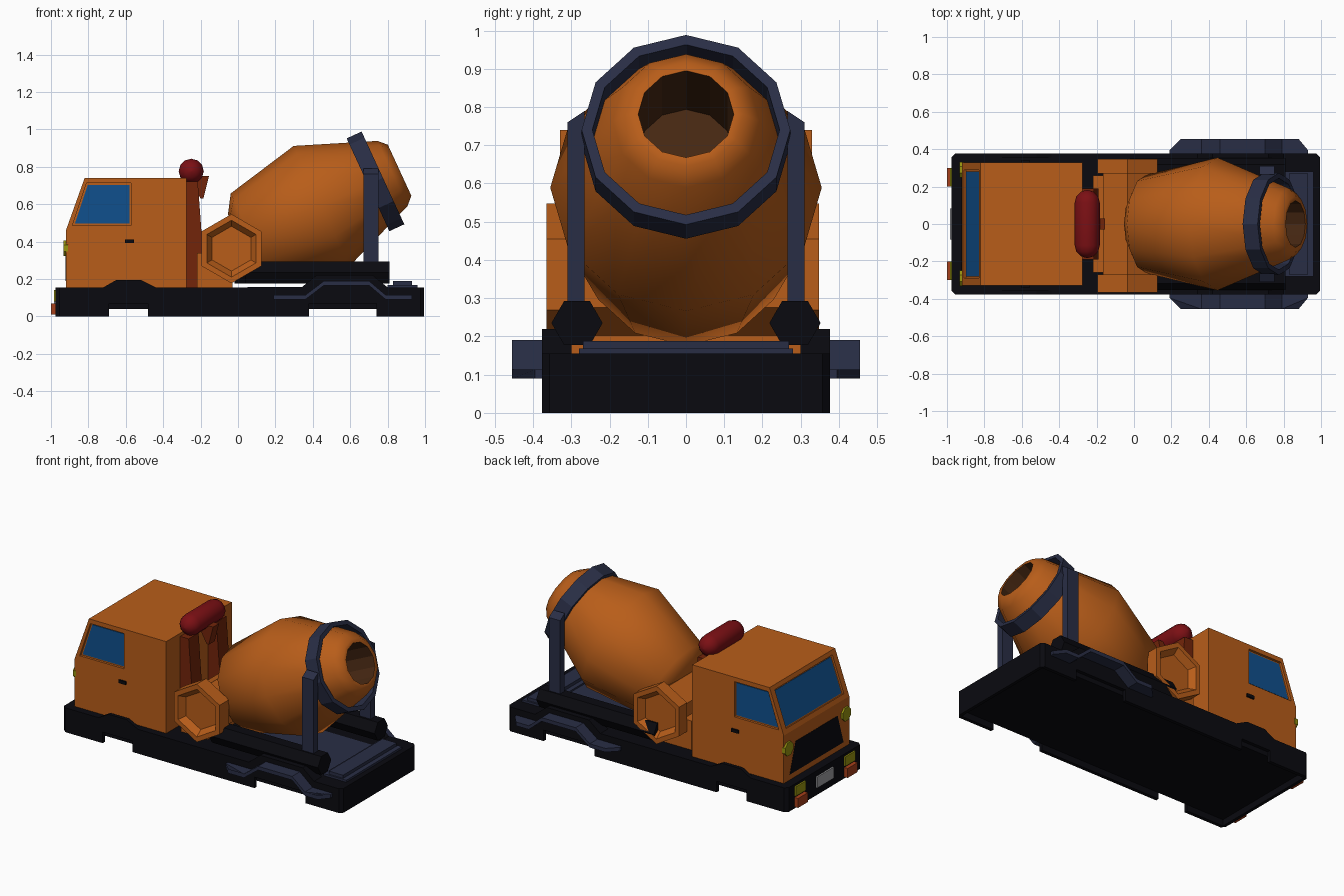
import bpy, bmesh, math
from mathutils import Vector

if "Cube" in bpy.data.objects:
    bpy.data.objects.remove(bpy.data.objects["Cube"])


def mat(name, r, g, b):
    m = bpy.data.materials.new(name)
    m.diffuse_color = (r, g, b, 1)
    m.use_nodes = True
    m.node_tree.nodes["Principled BSDF"].inputs["Base Color"].default_value = m.diffuse_color
    return m


ORANGE = mat("orange", .48, .11, .010)
BLACK = mat("black", .003, .003, .005)
SLATE = mat("slate", .022, .027, .06)
RED = mat("red", .20, .005, .007)
BROWN = mat("brown", .17, .018, .003)
INSIDE = mat("drum_inside", .06, .02, .006)
BLUE = mat("glass", .005, .08, .27)
YELLOW = mat("yellow", .32, .30, .005)
LAMP = mat("lamp_red", .38, .05, .01)
PLATE = mat("plate_grey", .35, .35, .37)


def finish(bm, name, m, mirror=False, smooth=None):
    bmesh.ops.recalc_face_normals(bm, faces=bm.faces)
    me = bpy.data.meshes.new(name)
    bm.to_mesh(me)
    bm.free()
    ob = bpy.data.objects.new(name, me)
    bpy.context.collection.objects.link(ob)
    if m:
        me.materials.append(m)
    if smooth:
        bpy.ops.object.select_all(action='DESELECT')
        bpy.context.view_layer.objects.active = ob
        ob.select_set(True)
        bpy.ops.object.shade_smooth_by_angle(angle=math.radians(smooth))
    if mirror:
        mod = ob.modifiers.new("mirror", 'MIRROR')
        mod.use_axis = (False, True, False)
    return ob


def prism(name, pts, y0, y1, m, edit=None, **kw):
    """Extrude an x-z outline from y0 to y1."""
    bm = bmesh.new()
    a = [bm.verts.new((x, y0, z)) for x, z in pts]
    b = [bm.verts.new((x, y1, z)) for x, z in pts]
    n = len(pts)
    bm.faces.new(a)
    bm.faces.new(b[::-1])
    for i in range(n):
        j = (i + 1) % n
        bm.faces.new((a[i], b[i], b[j], a[j]))
    if edit:
        for v in bm.verts:
            edit(v)
    return finish(bm, name, m, **kw)


def box(name, x0, x1, y0, y1, z0, z1, m, **kw):
    return prism(name, [(x0, z0), (x1, z0), (x1, z1), (x0, z1)], y0, y1, m, **kw)


def lathe(name, prof, n, centre, axis, up, m, loop=False, caps=(True, True), **kw):
    """Revolve (distance along axis, radius) points; first vertex lies along up."""
    bm = bmesh.new()
    c, a, u = Vector(centre), Vector(axis).normalized(), Vector(up).normalized()
    w = a.cross(u)
    rings = []
    for s, r in prof:
        rings.append([bm.verts.new(c + a * s + r * (u * math.cos(t) + w * math.sin(t)))
                      for t in (2 * math.pi * i / n for i in range(n))])
    pairs = list(zip(rings, rings[1:]))
    if loop:
        pairs.append((rings[-1], rings[0]))
    else:
        for on, ring in zip(caps, (rings[0], rings[-1])):
            if on:
                bm.faces.new(ring)
    for p, q in pairs:
        for i in range(n):
            j = (i + 1) % n
            bm.faces.new((p[i], p[j], q[j], q[i]))
    return finish(bm, name, m, **kw)


def cut(target, cutter):
    cutter.hide_render = True
    cutter.hide_viewport = True
    mod = target.modifiers.new("cut", 'BOOLEAN')
    mod.operation, mod.solver, mod.object = 'DIFFERENCE', 'EXACT', cutter


# Chassis: side skirts with wheel notches, end walls and a low floor
skirt = [(-.955, 0), (-.69, 0), (-.69, .07), (-.48, .07), (-.48, 0), (.38, 0),
         (.38, .07), (.74, .07), (.74, 0), (.975, 0), (.975, .155), (.8, .155),
         (.72, .22), (.42, .22), (.34, .155), (-.44, .155), (-.52, .195),
         (-.65, .195), (-.72, .155), (-.955, .155)]
prism("side_skirt", skirt, .355, .377, BLACK, mirror=True)


# End walls with chamfered corners
def chamfer(v):
    if abs(v.co.x) > .97 and v.co.x != .975:
        v.co.y = math.copysign(.357, v.co.y)


box("front_bumper", -.975, -.955, -.377, .377, 0, .155, BLACK, edit=chamfer)
box("rear_bumper", .9751, .995, -.377, .377, 0, .155, BLACK,
    edit=lambda v: chamfer(v) if v.co.x > .98 else None)
box("deck", -.955, .976, -.356, .356, .04, .155, BLACK)
prism("wheel_arch_housing", [(.34, .155), (.8, .155), (.72, .219), (.42, .219)], .30, .356,
      BLACK, mirror=True)
box("rear_bed_plate", .80, .96, -.28, .28, .15, .168, SLATE)
box("rear_bed_step", .83, .93, -.27, .27, .165, .188, SLATE)
box("bed_plate", .05, .82, -.22, .22, .15, .158, SLATE)

# Rear fenders
path = [(.19, .102), (.25, .102), (.36, .102), (.46, .178), (.7, .178), (.79, .102),
        (.88, .102), (.93, .102)]
band = [(x, z + .012) for x, z in path] + [(x, z - .012) for x, z in reversed(path)]


def taper(v):
    if v.co.y > .4 and (v.co.x < .2 or v.co.x > .92):
        v.co.y = .395


prism("fender", band, .37, .455, SLATE, edit=taper, mirror=True)

# Bed tubes
for side, x0 in ((-1, .04), (1, -.02)):
    lathe("bed_tube", [(x0, .067), (.81, .067)], 6, (0, side * .285, .235), (1, 0, 0),
          (0, 1, 0), BLACK)

# Cab with recessed windows
cab = prism("cab", [(-.92, .155), (-.275, .155), (-.275, .74), (-.82, .74), (-.92, .46)],
            -.33, .33, ORANGE)
win = [(-.885, .487), (-.572, .487), (-.572, .712), (-.81, .712)]
pane = [(-.872, .496), (-.58, .496), (-.58, .703), (-.803, .703)]
for side in (1, -1):
    cut(cab, prism("window_cutter", win, side * .315, side * .4, None))
    prism("side_window", pane, side * .305, side * .319, BLUE)
d, nrm = Vector((.336, .942)), Vector((-.942, .336))


def slope_quad(t0, t1, h0, h1):
    o = Vector((-.92, .46))
    return [tuple(o + d * t + nrm * h) for t, h in ((t0, h0), (t1, h0), (t1, h1), (t0, h1))]


cut(cab, prism("windscreen_cutter", slope_quad(.03, .27, -.013, .05), -.29, .29, None))
prism("windscreen", slope_quad(.038, .262, -.022, -.009), -.28, .28, BLUE)


# Grille narrows towards the top
def narrow(v):
    if v.co.z > .3:
        v.co.y *= .78


box("grille", -.922, -.91, -.27, .27, .19, .38, BLACK, edit=narrow)
box("door_handle", -.605, -.555, .325, .34, .392, .412, BLACK, mirror=True)

# Lights and plate
lathe("headlight", [(-.932, .045), (-.91, .045)], 8, (0, .29, .365), (1, 0, 0),
      (0, math.sin(math.pi / 8), math.cos(math.pi / 8)), YELLOW, mirror=True)
box("bumper_light", -.985, -.97, .2, .3, .08, .14, YELLOW, mirror=True)
box("bumper_lamp", -1, -.97, .2, .3, .01, .07, LAMP, mirror=True)
box("number_plate", -.985, -.97, -.083, .083, .05, .12, PLATE)

# Water tank and its stand behind the cab
r = .067
cap = [(.115 + r * math.sin(q), r * math.cos(q)) for q in map(math.radians, (88, 60, 30, 0))]
lathe("water_tank", [(-s, c) for s, c in cap] + cap[::-1], 12, (-.25, 0, .776), (0, 1, 0),
      (0, 0, 1), RED, smooth=40)
prism("tank_leg", [(-.275, .15), (-.205, .15), (-.19, .38), (-.215, .72), (-.275, .72)],
      .09, .19, BROWN, mirror=True)
prism("tank_bracket", [(-.24, .70), (-.20, .63), (-.185, .63), (-.155, .75), (-.24, .75)],
      -.03, .03, BROWN)

# Hexagonal pump housings across the bed
box("pump_block", -.22, -.03, -.26, .26, .155, .34, ORANGE)
for side, y in ((-1, .365), (1, .348)):
    lathe("pump_housing", [(.27, .185), (y, .185), (y, .152), (y - .04, .12)], 6,
          (-.035, 0, .362), (0, side, 0), (0, 0, 1), ORANGE)
lathe("pump_core", [(-.28, .15), (.28, .15)], 6, (-.035, 0, .35), (0, 1, 0), (0, 0, 1), ORANGE)

# Mixer drum with open, dark mouth
C, A, U = (.735, 0, .722), (.908, 0, .418), (-.418, 0, .908)
lathe("mixer_drum", [(-.79, .17), (-.73, .265), (-.318, .355), (.10, .192), (.142, .15),
                     (.142, .125)], 12, C, A, U, ORANGE, caps=(True, False), smooth=46)
lathe("drum_mouth", [(-.1, .125), (.142, .125)], 12, C, A, U, INSIDE, caps=(True, False))

# Support ring and posts
lathe("drum_ring", [(-.044, .273), (.044, .273), (.044, .245), (-.044, .245)], 12, C, A, U,
      SLATE, loop=True)


def lean(v):
    if v.co.z > .76:
        v.co.z = .79 if v.co.y < .29 else .76


box("ring_post", .67, .75, .265, .31, .2, .77, SLATE, edit=lean, mirror=True)
